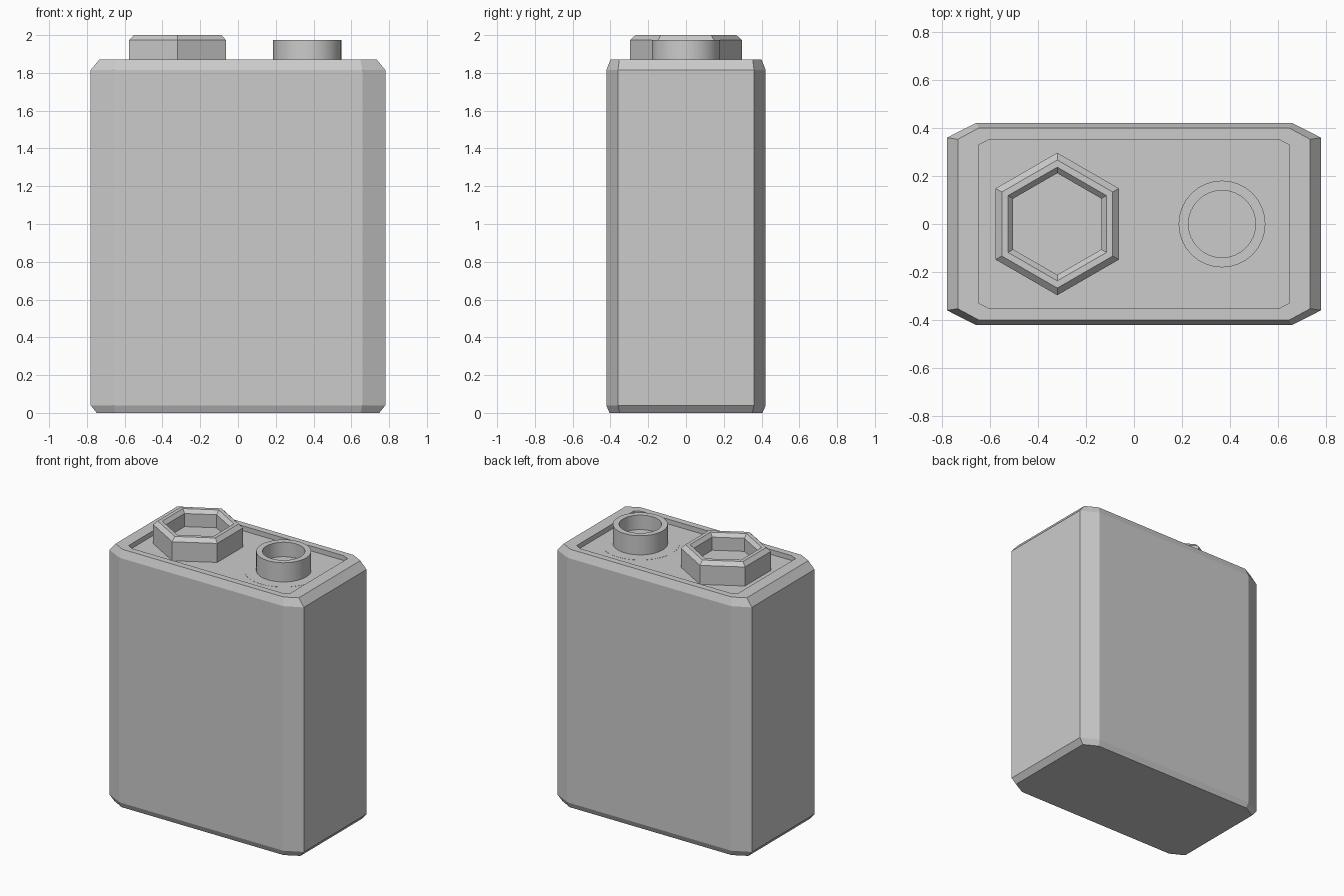
import bpy, bmesh, math

if "Cube" in bpy.data.objects:
    bpy.data.objects.remove(bpy.data.objects["Cube"])


def octagon(x, y, cx, cy):
    """Rectangle outline with cut corners; cx, cy are where the cuts begin."""
    return [(x, -cy), (x, cy), (cx, y), (-cx, y),
            (-x, cy), (-x, -cy), (-cx, -y), (cx, -y)]


def polygon(radius, sides, x, turn=0.0):
    return [(x + radius * math.cos(turn + math.tau * i / sides),
             radius * math.sin(turn + math.tau * i / sides)) for i in range(sides)]


def loft(name, rings, smooth=False):
    """Skin a stack of (outline, z) rings and cap both ends."""
    bm = bmesh.new()
    loops = [[bm.verts.new((x, y, z)) for x, y in pts] for pts, z in rings]
    n = len(loops[0])
    for a, b in zip(loops, loops[1:]):
        for i in range(n):
            j = (i + 1) % n
            bm.faces.new((a[i], a[j], b[j], b[i]))
    bm.faces.new(loops[0][::-1])
    bm.faces.new(loops[-1])
    bmesh.ops.recalc_face_normals(bm, faces=bm.faces)
    mesh = bpy.data.meshes.new(name)
    bm.to_mesh(mesh)
    bm.free()
    obj = bpy.data.objects.new(name, mesh)
    bpy.context.collection.objects.link(obj)
    if smooth:
        bpy.ops.object.select_all(action='DESELECT')
        obj.select_set(True)
        bpy.context.view_layer.objects.active = obj
        bpy.ops.object.shade_smooth_by_angle(angle=math.radians(30))
    return obj


FLOOR = 1.835

# Case with bevelled ends and a shallow recess in the top
outer = octagon(0.78, 0.422, 0.658, 0.36)
recess = octagon(0.648, 0.353, 0.603, 0.329)
loft("battery_case", [
    (octagon(0.748, 0.405, 0.65, 0.352), 0.0),
    (outer, 0.04),
    (outer, 1.815),
    (octagon(0.735, 0.4, 0.648, 0.353), 1.87),
    (recess, 1.87),
    (recess, FLOOR),
])

# Hexagonal socket terminal: bevelled rim, hollow middle
hexagon = [(0.297, FLOOR - 0.01), (0.297, 1.973), (0.267, 2.0),
           (0.237, 2.0), (0.212, 1.975), (0.212, 1.88)]
loft("hexagonal_terminal",
     [(polygon(r, 6, -0.32, math.pi / 2), z) for r, z in hexagon])

# Round terminal: plain hollow cup
cup = [(0.181, FLOOR - 0.01), (0.181, 1.975), (0.14, 1.975), (0.14, 1.87)]
loft("round_terminal", [(polygon(r, 32, 0.367), z) for r, z in cup], smooth=True)

# Thin insulating washer, nearly flush with the recess floor
washer = [(0.26, FLOOR - 0.01), (0.26, FLOOR + 0.001)]
loft("terminal_washer", [(polygon(r, 32, 0.367), z) for r, z in washer], smooth=True)
